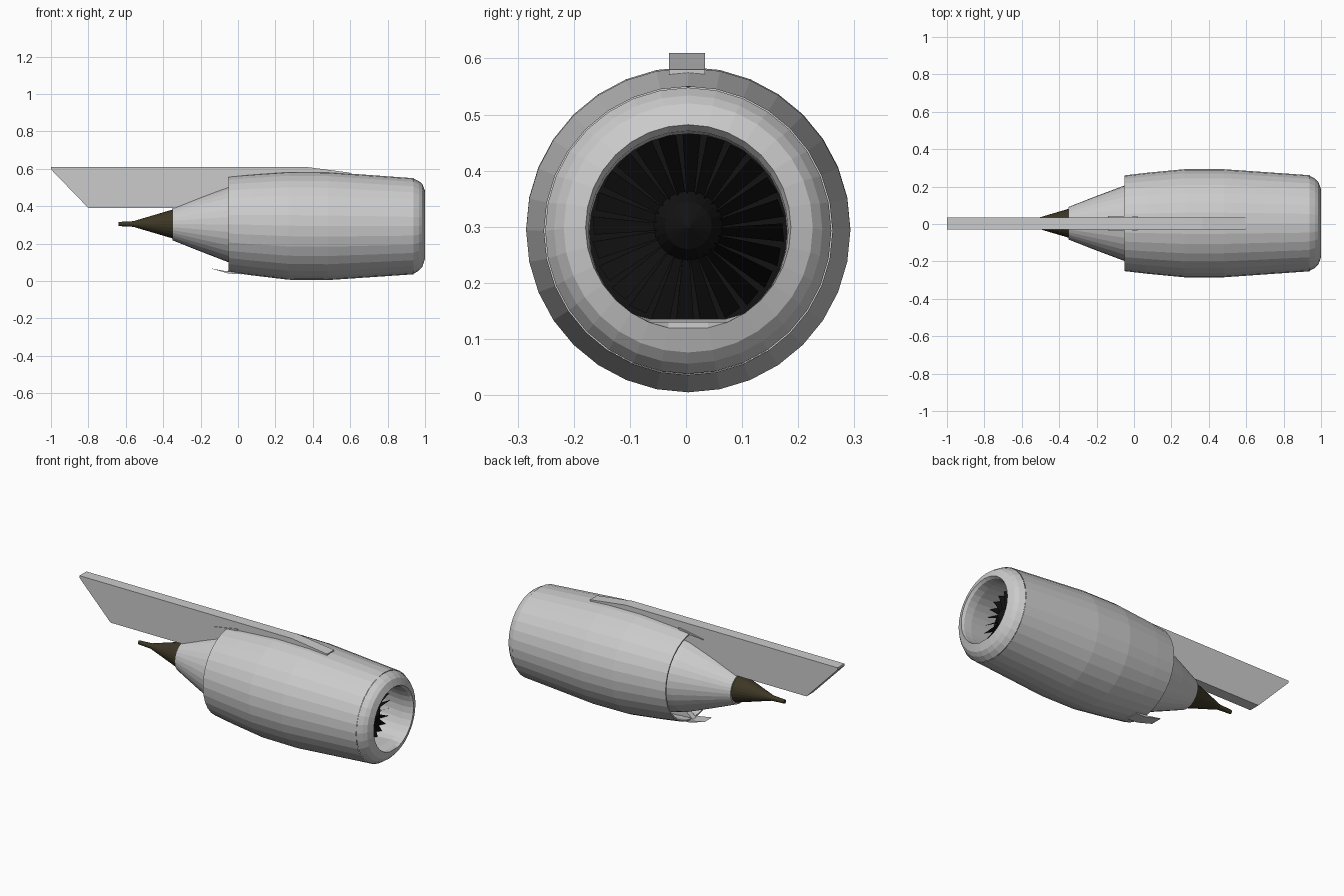
import bpy, bmesh, math

if "Cube" in bpy.data.objects:
    bpy.data.objects.remove(bpy.data.objects["Cube"])

CY = 0.004   # sideways position of the engine axis


def finish(name, bm, color=None):
    bmesh.ops.remove_doubles(bm, verts=bm.verts, dist=1e-5)
    bmesh.ops.recalc_face_normals(bm, faces=bm.faces)
    me = bpy.data.meshes.new(name)
    bm.to_mesh(me)
    bm.free()
    ob = bpy.data.objects.new(name, me)
    bpy.context.collection.objects.link(ob)
    if color:
        mat = bpy.data.materials.new(name + "_paint")
        mat.diffuse_color = (*color, 1)
        mat.use_nodes = True
        mat.node_tree.nodes["Principled BSDF"].inputs["Base Color"].default_value = mat.diffuse_color
        me.materials.append(mat)
    return ob


def lathe(name, rings, n=32, color=None, closed=False, caps=False):
    """Rings along x: (x, radius, centre z[, lowest z])."""
    bm = bmesh.new()
    loops = []
    for x, r, cz, *low in rings:
        floor = low[0] if low else -1
        loops.append([bm.verts.new((x, CY + r * math.sin(2 * math.pi * i / n),
                                    max(floor, cz + r * math.cos(2 * math.pi * i / n))))
                      for i in range(n)])
    pairs = list(zip(loops, loops[1:]))
    if closed:
        pairs.append((loops[-1], loops[0]))
    for a, b in pairs:
        for i in range(n):
            j = (i + 1) % n
            bm.faces.new((a[i], a[j], b[j], b[i]))
    if caps:
        bm.faces.new(loops[0])
        bm.faces.new(loops[-1])
    return finish(name, bm, color)


def plate(name, outline, y0, y1):
    """Side outline (x, z) given thickness from y0 to y1."""
    bm = bmesh.new()
    f = bm.faces.new([bm.verts.new((x, y0, z)) for x, z in outline])
    ext = bmesh.ops.extrude_face_region(bm, geom=[f])
    verts = [v for v in ext["geom"] if isinstance(v, bmesh.types.BMVert)]
    bmesh.ops.translate(bm, verts=verts, vec=(0, y1 - y0, 0))
    return finish(name, bm)


# Outer cowl with the bypass duct inside it
lathe("nacelle_cowl", [(0.938, 0.257, 0.293), (0.48, 0.289, 0.294), (0.27, 0.289, 0.296),
                       (0.07, 0.270, 0.301), (-0.05, 0.256, 0.304),
                       (-0.05, 0.248, 0.304), (0.25, 0.262, 0.299)])

# Rounded intake lip and inlet wall, slightly flattened at the bottom
lathe("intake_lip", [(0.938, 0.255, 0.293), (0.967, 0.239, 0.295), (0.985, 0.222, 0.298),
                     (1.0, 0.183, 0.299, 0.12), (0.985, 0.178, 0.293, 0.13),
                     (0.94, 0.176, 0.29, 0.136), (0.84, 0.182, 0.293, 0.128),
                     (0.78, 0.186, 0.294)])

# Fan: dark back disc, twisted blades and spinner
BLACK = (0.006, 0.006, 0.006)
FZ = 0.302
lathe("fan_back_disc", [(0.79, 0.186, 0.294), (0.785, 0.186, 0.294)], color=BLACK, caps=True)
lathe("fan_spinner", [(0.80, 0.062, FZ), (0.85, 0.062, FZ), (0.885, 0.042, FZ),
                      (0.91, 0.004, FZ)], n=20, color=BLACK, caps=True)
bm = bmesh.new()
blades = 24
for k in range(blades):
    a = 2 * math.pi * k / blades
    quad = [(0.86, 0.05, -0.05), (0.86, 0.168, -0.06), (0.80, 0.172, 0.13), (0.80, 0.05, 0.2)]
    bm.faces.new([bm.verts.new((x, CY + r * math.sin(a + t), FZ - 0.006 + r * math.cos(a + t)))
                  for x, r, t in quad])
finish("fan_blades", bm, BLACK)

# Engine core cowl and the wall that closes the bypass duct
lathe("core_cowl", [(0.25, 0.225, 0.299), (0.05, 0.225, 0.30), (-0.05, 0.202, 0.302),
                    (-0.20, 0.146, 0.304), (-0.35, 0.087, 0.305),
                    (-0.35, 0.078, 0.305), (-0.30, 0.075, 0.305)])
lathe("bypass_duct_wall", [(0.24, 0.262, 0.299), (0.25, 0.262, 0.299)], caps=True)

# Exhaust plug
lathe("exhaust_plug", [(-0.33, 0.080, 0.305), (-0.35, 0.077, 0.305), (-0.56, 0.015, 0.305),
                       (-0.64, 0.011, 0.305)], n=24, color=(0.045, 0.037, 0.018), caps=True)

# Pylon above the engine
plate("pylon", [(-1.0, 0.61), (0.365, 0.61), (0.595, 0.58), (0.595, 0.565), (0.3, 0.565),
                (0.1, 0.5), (-0.02, 0.39), (-0.8, 0.39), (-1.0, 0.597)], -0.030, 0.034)

# Small tabs trailing the cowl, above and below, and the strut in the lower duct
plate("upper_tail_tab", [(-0.14, 0.545), (0.02, 0.573), (0.02, 0.553), (-0.05, 0.55)],
      -0.034, 0.042)
plate("lower_tail_tab", [(-0.147, 0.068), (-0.05, 0.040), (0.02, 0.036), (0.02, 0.055),
                         (-0.06, 0.052)], -0.032, 0.040)
plate("lower_duct_strut", [(-0.06, 0.05), (0.2, 0.045), (0.2, 0.10), (0.0, 0.10)],
      -0.012, 0.02)
